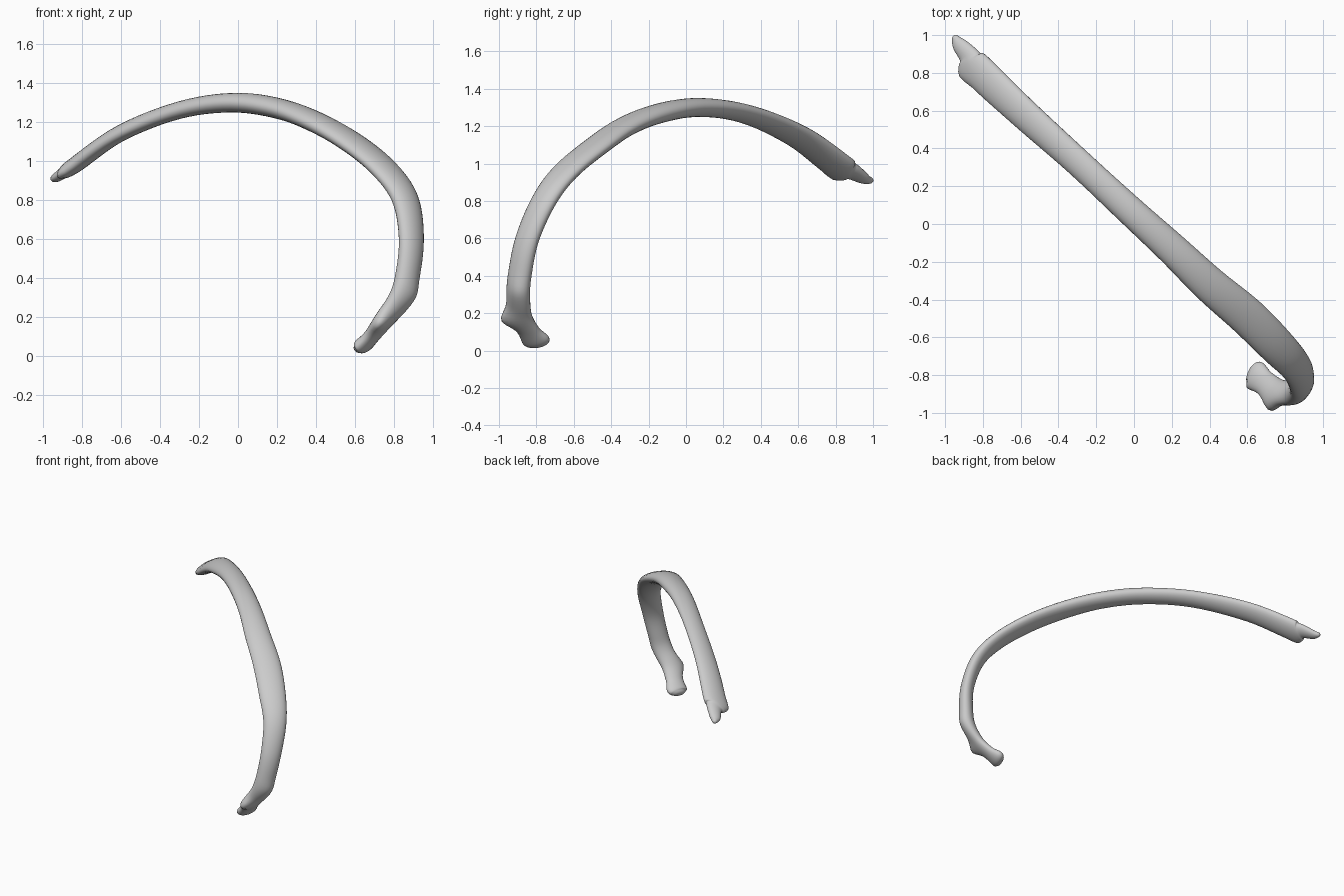
import bpy, bmesh, math
from mathutils import Vector

if "Cube" in bpy.data.objects:
    bpy.data.objects.remove(bpy.data.objects["Cube"])

# Stations along the rib: x, y, z, half width, half thickness, upward tilt of the width
STATIONS = [
    (-0.945, 0.985, 0.910, 0.020, 0.018, 0.2),
    (-0.925, 0.950, 0.920, 0.040, 0.025, 0.3),
    (-0.875, 0.890, 0.955, 0.058, 0.033, 0.45),
    (-0.830, 0.820, 0.985, 0.092, 0.042, 0.5),
    (-0.600, 0.600, 1.145, 0.086, 0.042, 0.45),
    (-0.300, 0.330, 1.262, 0.076, 0.044, 0.3),
    (-0.030, 0.080, 1.300, 0.078, 0.050, 0.1),
    (0.200, -0.130, 1.272, 0.085, 0.052, 0.0),
    (0.400, -0.320, 1.200, 0.095, 0.050, 0.0),
    (0.600, -0.490, 1.085, 0.102, 0.047, 0.0),
    (0.760, -0.650, 0.950, 0.098, 0.046, 0.0),
    (0.860, -0.760, 0.800, 0.085, 0.048, 0.0),
    (0.890, -0.848, 0.600, 0.076, 0.048, 0.0),
    (0.870, -0.888, 0.410, 0.072, 0.052, 0.0),
    (0.830, -0.897, 0.290, 0.072, 0.050, 0.0),
    (0.755, -0.885, 0.190, 0.070, 0.042, 0.1),
    (0.690, -0.840, 0.105, 0.066, 0.036, 0.3),
    (0.642, -0.803, 0.055, 0.080, 0.040, 0.35),
    (0.622, -0.792, 0.040, 0.060, 0.030, 0.35),
]
SIDES, STEPS = 24, 6


def spline(a, b, c, d, t):
    """Catmull-Rom blend of four stations."""
    return [0.5 * (2 * q + (r - p) * t + (2 * p - 5 * q + 4 * r - s) * t * t
                   + (3 * q - p - 3 * r + s) * t ** 3)
            for p, q, r, s in zip(a, b, c, d)]


n = len(STATIONS)
samples = []
for i in range(n - 1):
    quad = [STATIONS[min(max(i + k, 0), n - 1)] for k in (-1, 0, 1, 2)]
    samples += [spline(*quad, s / STEPS) for s in range(STEPS)]
samples.append(STATIONS[-1])

# Rib shaft: loft of elliptical rings
bm = bmesh.new()
rings = []
centres = [Vector(s[:3]) for s in samples]
for i, s in enumerate(samples):
    tangent = (centres[min(i + 1, len(centres) - 1)] - centres[max(i - 1, 0)]).normalized()
    wide = Vector((0.707, 0.707, s[5]))
    wide = (wide - tangent * wide.dot(tangent)).normalized()
    thin = tangent.cross(wide)
    ring = []
    for k in range(SIDES):
        a = math.tau * k / SIDES
        ring.append(bm.verts.new(centres[i] + wide * s[3] * math.cos(a) + thin * s[4] * math.sin(a)))
    rings.append(ring)
for r0, r1 in zip(rings, rings[1:]):
    for k in range(SIDES):
        j = (k + 1) % SIDES
        bm.faces.new((r0[k], r0[j], r1[j], r1[k]))

# Rounded ends
for ring, centre, inner in ((rings[0], centres[0], centres[1]), (rings[-1], centres[-1], centres[-2])):
    out = (centre - inner).normalized()
    prev = ring
    for scale, push in ((0.75, 0.010), (0.4, 0.015)):
        new = [bm.verts.new(centre + (v.co - centre) * scale + out * push) for v in ring]
        for k in range(SIDES):
            j = (k + 1) % SIDES
            bm.faces.new((prev[k], prev[j], new[j], new[k]))
        prev = new
    bm.faces.new(prev)

# Bumps: tubercle behind the neck, angle of the rib, lower corner of the front end
for spot, move, radius in (
        ((0.735, -0.945, 0.165), (-0.005, -0.050, -0.01), 0.06),
        ((0.885, -0.900, 0.320), (0.012, 0.0, -0.005), 0.06),
        ((-0.890, 0.780, 0.930), (-0.025, 0.0, -0.012), 0.05)):
    for v in bm.verts:
        v.co += Vector(move) * math.exp(-((v.co - Vector(spot)).length / radius) ** 2)

bmesh.ops.recalc_face_normals(bm, faces=bm.faces)
mesh = bpy.data.meshes.new("rib_bone")
bm.to_mesh(mesh)
bm.free()
rib = bpy.data.objects.new("rib_bone", mesh)
bpy.context.collection.objects.link(rib)
for p in mesh.polygons:
    p.use_smooth = True
